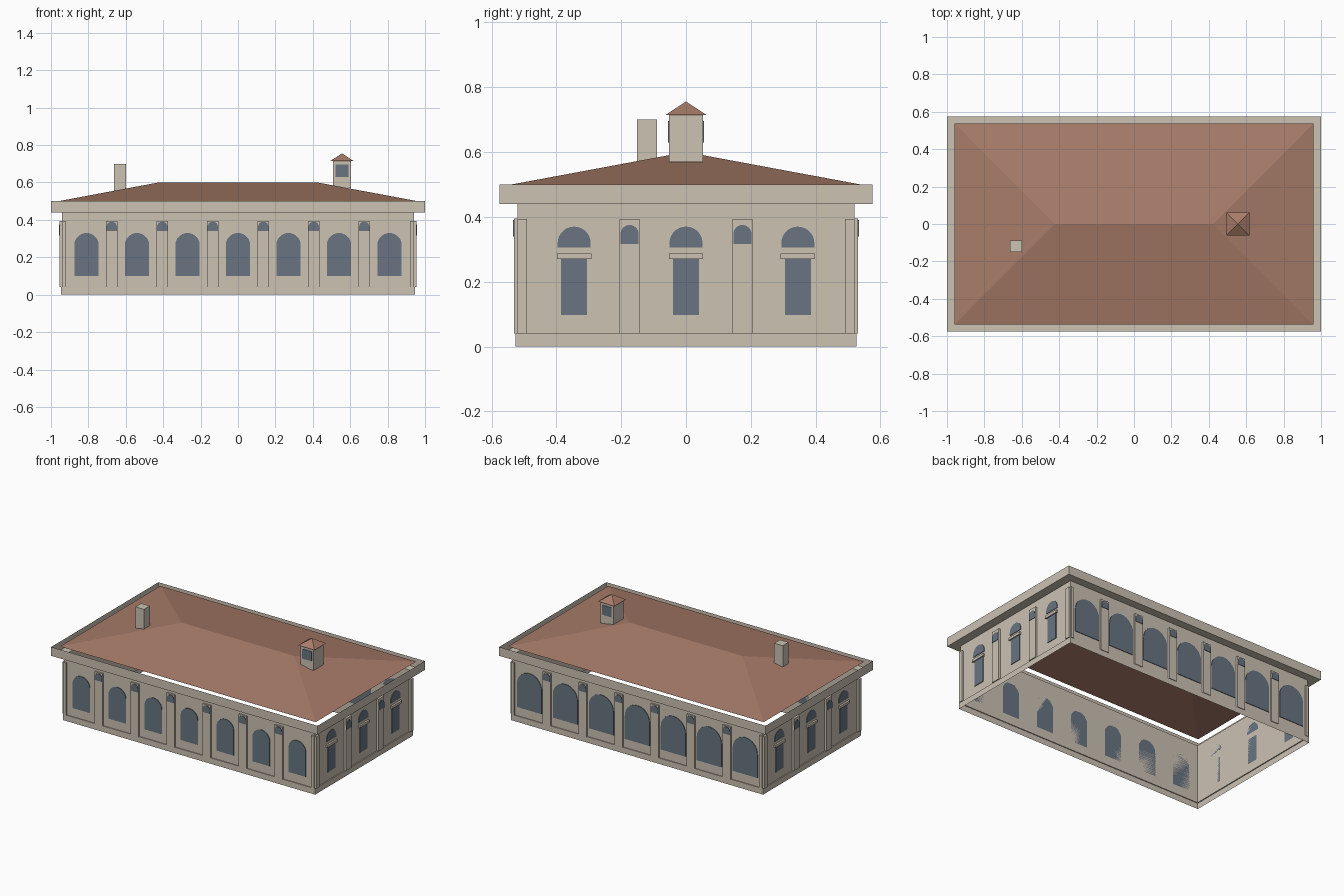
import bpy, bmesh, math
from mathutils import Matrix

if "Cube" in bpy.data.objects:
    bpy.data.objects.remove(bpy.data.objects["Cube"], do_unlink=True)


def material(name, rgb):
    m = bpy.data.materials.new(name)
    m.use_nodes = True
    m.diffuse_color = (*rgb, 1)
    m.node_tree.nodes["Principled BSDF"].inputs["Base Color"].default_value = (*rgb, 1)
    return m


STONE = material("pale stone", (0.60, 0.54, 0.45))
TILE = material("roof tile", (0.39, 0.20, 0.14))
GLASS = material("window blue", (0.14, 0.175, 0.22))

WALL_X, WALL_Y = 0.94, 0.52


def finish(name, bm, mat):
    mesh = bpy.data.meshes.new(name)
    bm.to_mesh(mesh)
    bm.free()
    mesh.materials.append(mat)
    obj = bpy.data.objects.new(name, mesh)
    bpy.context.collection.objects.link(obj)
    return obj


def ring_shell(name, rings, mat):
    """Open rectangular shell through rings of (half x, half y, z)."""
    bm = bmesh.new()
    loops = [[bm.verts.new((sx * x, sy * y, z))
              for sx, sy in ((-1, -1), (1, -1), (1, 1), (-1, 1))] for x, y, z in rings]
    for low, high in zip(loops, loops[1:]):
        for i in range(4):
            j = (i + 1) % 4
            bm.faces.new((low[i], low[j], high[j], high[i]))
    return finish(name, bm, mat)


def box(name, centre, half, z0, z1, mat):
    bm = bmesh.new()
    bmesh.ops.create_cube(bm, size=2)
    bmesh.ops.transform(bm, verts=bm.verts, matrix=Matrix.Translation(
        (*centre, (z0 + z1) / 2)) @ Matrix.Diagonal((*half, (z1 - z0) / 2, 1)))
    return finish(name, bm, mat)


def rect(u, half, z0, z1):
    return [(u - half, z0), (u + half, z0), (u + half, z1), (u - half, z1)]


def arch(u, r, z0, spring, steps=14):
    """Round-headed outline."""
    curve = [(u + r * math.cos(math.pi * i / steps),
              spring + r * math.sin(math.pi * i / steps)) for i in range(steps + 1)]
    return [(u - r, z0), (u + r, z0)] + curve


def plates(name, outlines, distance, angle, start, depth, mat):
    """Outlines (u, z) extruded outwards from a wall plane turned about z."""
    bm = bmesh.new()
    for outline in outlines:
        back = [bm.verts.new((u, -distance - start, z)) for u, z in outline]
        front = [bm.verts.new((u, -distance - start - depth, z)) for u, z in outline]
        bm.faces.new(front)
        bm.faces.new(back[::-1])
        for i in range(len(back)):
            j = (i + 1) % len(back)
            bm.faces.new((back[i], back[j], front[j], front[i]))
    bmesh.ops.transform(bm, verts=bm.verts, matrix=Matrix.Rotation(angle, 4, "Z"))
    return finish(name, bm, mat)


# Walls with plinth, then the open eaves trough
ring_shell("walls", [(0.947, 0.526, 0), (0.947, 0.526, 0.04), (WALL_X, WALL_Y, 0.04),
                     (WALL_X, WALL_Y, 0.44)], STONE)
ring_shell("eaves", [(WALL_X, WALL_Y, 0.44), (1, 0.575, 0.44), (1, 0.575, 0.5)], STONE)

# Hipped roof
ring_shell("hipped_roof", [(0.96, 0.538, 0.5), (0.425, 0, 0.6)], TILE)

# Long sides: seven arched bays between pilasters
bays = [0.27 * i for i in range(-3, 4)]
piers = [0.27 * i + 0.135 for i in range(-3, 3)]
for side, angle, radius, spring in (("front", 0, 0.065, 0.265),
                                    ("back", math.pi, 0.093, 0.257)):
    plates(side + "_arched_windows", [arch(u, radius, 0.1, spring) for u in bays],
           WALL_Y, angle, 0, 0.004, GLASS)
    plates(side + "_pilasters", [rect(u, 0.03, 0.04, 0.395) for u in piers]
           + [rect(s * 0.93, 0.01, 0.04, 0.395) for s in (-1, 1)],
           WALL_Y, angle, 0, 0.01, STONE)
    plates(side + "_pilaster_lights", [arch(u, 0.028, 0.34, 0.362) for u in piers],
           WALL_Y, angle, 0.01, 0.003, GLASS)

# Short sides: three windows with lintel and lunette
for side, angle in (("left", math.pi / 2), ("right", -math.pi / 2)):
    bays = [-0.345, 0, 0.345]
    piers = [-0.174, 0.174]
    plates(side + "_windows", [rect(u, 0.04, 0.097, 0.27) for u in bays]
           + [arch(u, 0.051, 0.305, 0.319) for u in bays],
           WALL_X, angle, 0, 0.004, GLASS)
    plates(side + "_lintels", [rect(u, 0.053, 0.27, 0.287) for u in bays],
           WALL_X, angle, 0, 0.012, STONE)
    plates(side + "_pilasters", [rect(u, 0.031, 0.04, 0.393) for u in piers]
           + [rect(s * 0.505, 0.015, 0.04, 0.393) for s in (-1, 1)],
           WALL_X, angle, 0, 0.014, STONE)
    plates(side + "_pilaster_lights", [arch(u, 0.028, 0.317, 0.347) for u in piers],
           WALL_X, angle, 0.014, 0.003, GLASS)

# Chimney
box("chimney", (-0.632, -0.12), (0.032, 0.031), 0.555, 0.70, STONE)

# Roof turret with windows front and back
TX = 0.556
box("turret", (TX, 0), (0.049, 0.052), 0.57, 0.715, STONE)
for side, sign in (("front", -1), ("back", 1)):
    box("turret_window_" + side, (TX, sign * 0.0535), (0.035, 0.002), 0.63, 0.695, GLASS)
bm = bmesh.new()
bmesh.ops.create_cone(bm, cap_ends=True, segments=4, radius1=0.062 * math.sqrt(2),
                      radius2=0, depth=0.041,
                      matrix=Matrix.Translation((TX, 0, 0.7355))
                      @ Matrix.Rotation(math.pi / 4, 4, "Z"))
finish("turret_roof", bm, TILE)

# Clean coincident points and face directions
for obj in bpy.context.collection.objects:
    if obj.type == "MESH" and obj.name in ("hipped_roof",):
        bm = bmesh.new()
        bm.from_mesh(obj.data)
        bmesh.ops.remove_doubles(bm, verts=bm.verts, dist=0.0001)
        bm.to_mesh(obj.data)
        bm.free()
